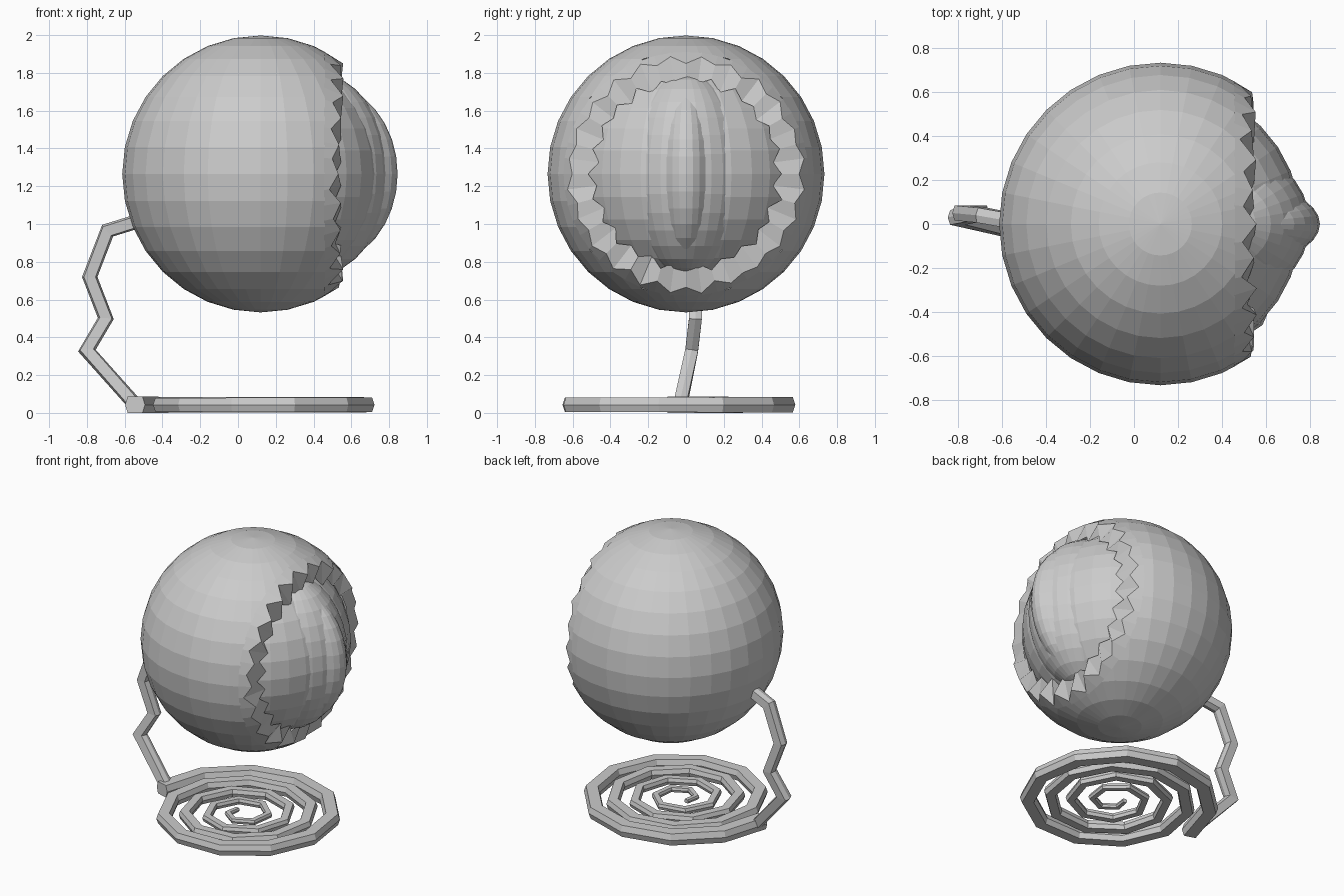
import bpy, bmesh, math, random
from mathutils import Vector

if "Cube" in bpy.data.objects:
    bpy.data.objects.remove(bpy.data.objects["Cube"])

random.seed(4)
CZ = 1.265                      # height of the eye centre
SX, SR = 0.12, 0.733            # shell centre x and radius

grey = bpy.data.materials.new("plain_grey")
grey.diffuse_color = (0.6, 0.6, 0.6, 1)
grey.use_nodes = True
grey.node_tree.nodes["Principled BSDF"].inputs["Base Color"].default_value = grey.diffuse_color


def finish(bm, name):
    bmesh.ops.recalc_face_normals(bm, faces=bm.faces[:])
    me = bpy.data.meshes.new(name)
    bm.to_mesh(me)
    bm.free()
    me.materials.append(grey)
    ob = bpy.data.objects.new(name, me)
    bpy.context.collection.objects.link(ob)
    return ob


def ellipsoid(bm, x, radii):
    vs = bmesh.ops.create_uvsphere(bm, u_segments=32, v_segments=16, radius=1)["verts"]
    for v in vs:
        v.co = Vector((x + v.co.x * radii[0], v.co.y * radii[1], CZ + v.co.z * radii[2]))


def loft(bm, rings, closed=True):
    for a, b in zip(rings, rings[1:]):
        n = len(a)
        for i in range(n):
            bm.faces.new((a[i], a[(i + 1) % n], b[(i + 1) % n], b[i]))


def tube(name, path, sizes, ref):
    """Sweep a flat-topped hexagon along path; sizes are (half width, half height)."""
    bm = bmesh.new()
    rings = []
    for i, p in enumerate(path):
        d0 = (p - path[max(i - 1, 0)]).normalized()
        d1 = (path[min(i + 1, len(path) - 1)] - p).normalized()
        t = (d0 + d1).normalized()
        side = t.cross(ref).normalized()
        up = side.cross(t).normalized()
        stretch = 1 / max(t.dot(d1 if d1.length else d0), 0.6)
        w, h = sizes[i]
        prof = ((1, 0), (.75, 1), (-.75, 1), (-1, 0), (-.75, -1), (.75, -1))
        rings.append([bm.verts.new(p + side * (a * w * stretch) + up * (b * h))
                      for a, b in prof])
    loft(bm, rings)
    bm.faces.new(rings[0])
    bm.faces.new(rings[-1])
    return finish(bm, name)


# outer shell: sphere opened at the +x side
bm = bmesh.new()
ellipsoid(bm, SX, (SR, SR, SR))
bmesh.ops.bisect_plane(bm, geom=bm.verts[:] + bm.edges[:] + bm.faces[:],
                       plane_co=(0.46, 0, 0), plane_no=(1, 0, 0), clear_outer=True)
finish(bm, "eyelid_shell")

# torn rim: zigzag outer edge, then a ragged lip down to the eyeball
bm = bmesh.new()
N = 48
rings = [[], [], []]
for i in range(N):
    a = math.tau * i / N
    odd = i % 2
    xb = (0.49 if odd else 0.545) + random.uniform(-.015, .015)
    xc = 0.53 + (0.015 if odd else -0.015)
    rc = (0.475 if odd else 0.515) + random.uniform(-.012, .012)
    rb = math.sqrt(SR ** 2 - (xb - SX) ** 2) - 0.004
    ra = math.sqrt(SR ** 2 - (0.455 - SX) ** 2) - 0.004
    for ring, x, r in zip(rings, (0.455, xb, xc), (ra, rb, rc)):
        ring.append(bm.verts.new((x, r * math.cos(a), CZ + r * math.sin(a))))
loft(bm, rings)
finish(bm, "torn_rim")

# eyeball with a tall iris and slit pupil bulging out
for name, x, radii in (("eyeball", 0.13, (0.63, 0.63, 0.63)),
                       ("iris", 0.40, (0.40, 0.354, 0.54)),
                       ("pupil", 0.45, (0.395, 0.19, 0.478))):
    bm = bmesh.new()
    ellipsoid(bm, x, radii)
    finish(bm, name)

# coil on the ground, clockwise and tapering towards the middle
path, sizes = [], []
turns, t = 4.1, 0.0
while t < turns:
    r = 0.645 - 0.14 * t
    a = math.pi - math.tau * t
    path.append(Vector((0.10 + r * math.cos(a), -0.085 + r * math.sin(a), 0.043)))
    s = 1 - 0.7 * t / turns
    sizes.append((0.055 * s, 0.043 * s))
    t += 1 / (12 - 1.6 * t)
tube("coiled_nerve", path, sizes, Vector((0, 0, 1)))

# kinked stalk from the coil up into the back of the shell
stalk = [Vector(p) for p in ((-.545, -.03, .045), (-.80, .03, .33), (-.70, .05, .50),
                             (-.785, .05, .72), (-.69, .04, .965), (-.48, .0, 1.03))]
tube("nerve_stalk", stalk, [(0.038, 0.034)] * len(stalk), Vector((0, 1, 0)))
